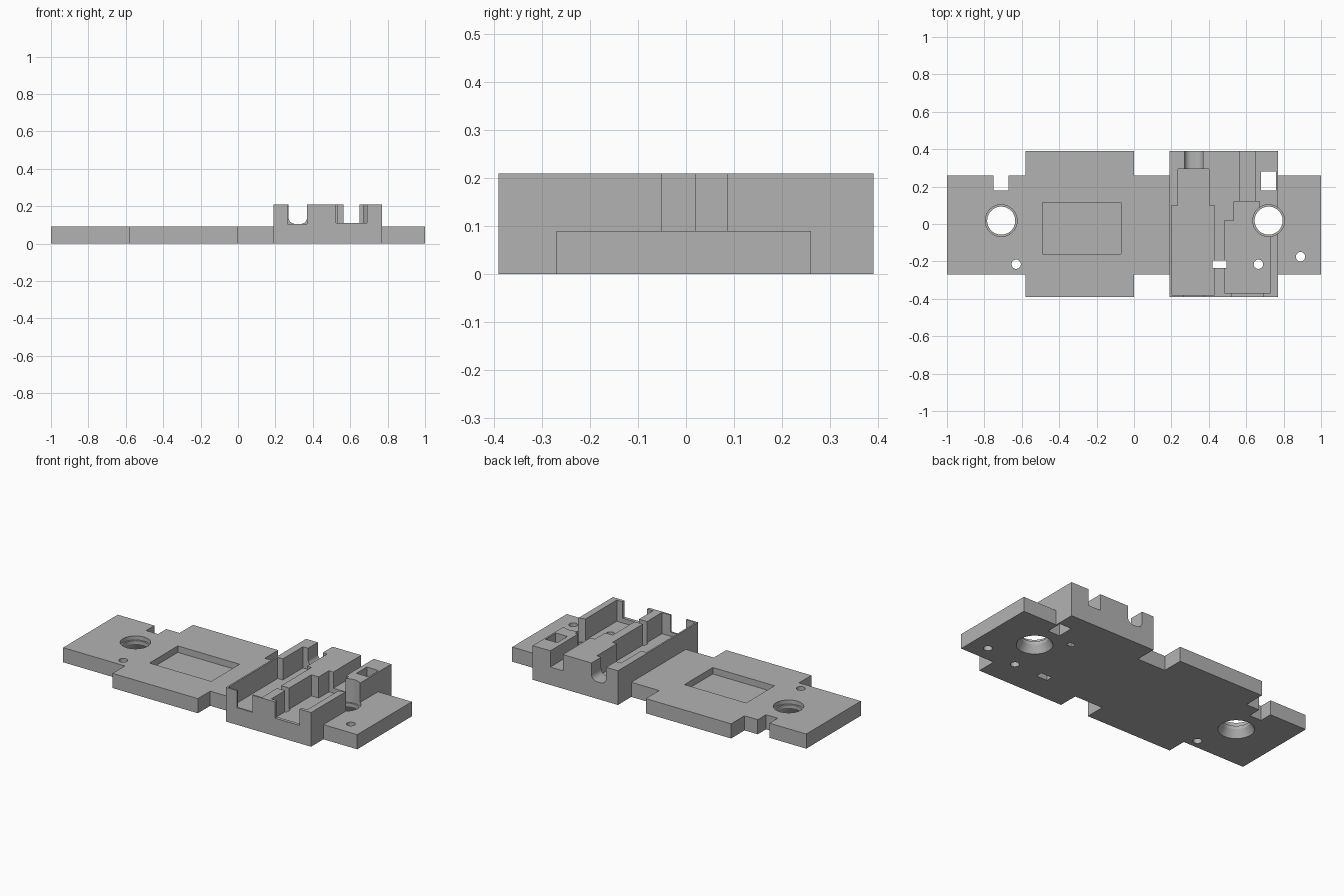
import bpy, bmesh, math

cube = bpy.data.objects.get("Cube")
if cube:
    bpy.data.objects.remove(cube, do_unlink=True)

grey = bpy.data.materials.new("plain_grey")
grey.use_nodes = True
color = (0.45, 0.45, 0.45, 1)
grey.diffuse_color = color
grey.node_tree.nodes["Principled BSDF"].inputs["Base Color"].default_value = color


def finish(name, bm):
    bmesh.ops.recalc_face_normals(bm, faces=bm.faces)
    mesh = bpy.data.meshes.new(name)
    bm.to_mesh(mesh)
    bm.free()
    mesh.materials.append(grey)
    ob = bpy.data.objects.new(name, mesh)
    bpy.context.collection.objects.link(ob)
    return ob


def box(name, x0, x1, y0, y1, z0, z1, round_bottom=0):
    bm = bmesh.new()
    bmesh.ops.create_cube(bm, size=1)
    for v in bm.verts:
        v.co = [lo + (c + 0.5) * (hi - lo)
                for c, lo, hi in zip(v.co, (x0, y0, z0), (x1, y1, z1))]
    if round_bottom:
        edges = [e for e in bm.edges
                 if all(abs(v.co.z - z0) < 1e-4 for v in e.verts)
                 and abs(e.verts[0].co.x - e.verts[1].co.x) < 1e-4]
        bmesh.ops.bevel(bm, geom=edges, offset=round_bottom, segments=6,
                        profile=0.5, affect='EDGES')
    return finish(name, bm)


def turned(name, x, y, profile, sides=48):
    """Closed solid of revolution from (radius, height) pairs."""
    bm = bmesh.new()
    rings = [[bm.verts.new((x + r * math.cos(2 * math.pi * i / sides),
                            y + r * math.sin(2 * math.pi * i / sides), z))
              for i in range(sides)] for r, z in profile]
    for a, b in zip(rings, rings[1:]):
        for i in range(sides):
            j = (i + 1) % sides
            bm.faces.new((a[i], a[j], b[j], b[i]))
    bm.faces.new(rings[0][::-1])
    bm.faces.new(rings[-1])
    return finish(name, bm)


def combine(target, tool, operation='DIFFERENCE'):
    mod = target.modifiers.new("boolean", 'BOOLEAN')
    mod.operation = operation
    mod.solver = 'EXACT'
    mod.object = tool
    tool.hide_render = True
    bpy.context.view_layer.objects.active = target
    bpy.ops.object.modifier_apply(modifier=mod.name)
    bpy.data.objects.remove(tool, do_unlink=True)


# Base plate, wide pad and raised holder block
body = box("mounting_plate", -1, 1, -0.27, 0.26, 0, 0.09)
combine(body, box("wide_pad", -0.58, 0, -0.39, 0.39, 0, 0.09), 'UNION')
combine(body, box("holder_block", 0.19, 0.77, -0.39, 0.39, 0, 0.21), 'UNION')

TOP = 0.3
FLOOR = 0.08

# Pad recess and back edge notch
combine(body, box("pad_recess", -0.49, -0.07, -0.16, 0.115, 0.05, TOP))
combine(body, box("edge_notch", -0.75, -0.67, 0.18, 0.4, -0.1, TOP))

# Left-hand pocket with its neck, front opening and back channel
combine(body, box("pocket_a", 0.2, 0.43, -0.38, 0.1, FLOOR, TOP))
combine(body, box("neck_a", 0.235, 0.4, 0.05, 0.295, FLOOR, TOP))
combine(body, box("front_gap_a", 0.265, 0.37, -0.5, -0.36, 0.105, TOP))
combine(body, box("channel_a", 0.27, 0.37, 0.25, 0.5, 0.105, TOP, 0.035))

# Second pocket with its neck, front opening and back channel
combine(body, box("pocket_b", 0.485, 0.73, -0.37, 0.02, FLOOR, TOP))
combine(body, box("neck_b", 0.535, 0.67, -0.05, 0.12, FLOOR, TOP))
combine(body, box("front_gap_b", 0.525, 0.69, -0.5, -0.35, 0.11, TOP))
combine(body, box("channel_b", 0.565, 0.65, 0.08, 0.5, 0.11, TOP))

# Square through hole, wire slot between the pockets, shallow underside notch
combine(body, box("square_hole", 0.68, 0.76, 0.18, 0.28, -0.1, TOP))
combine(body, box("wire_slot", 0.42, 0.495, -0.235, -0.195, -0.1, TOP))
combine(body, box("underside_notch", 0.55, 0.59, 0.13, 0.16, -0.1, 0.04))

# Large stepped and countersunk holes
for x in (-0.71, 0.72):
    steps = [(0.1, -0.05), (0.1, 0), (0.075, 0.045), (0.075, 0.065),
             (0.085, 0.065), (0.085, TOP)]
    combine(body, turned("stepped_hole", x, 0.018, steps))

# Small round holes
for x, y in ((-0.63, -0.215), (0.665, -0.215), (0.89, -0.175)):
    combine(body, turned("pin_hole", x, y, [(0.025, -0.1), (0.025, TOP)], 24))

# Crisp edges with smooth hole walls
bpy.ops.object.select_all(action='DESELECT')
body.select_set(True)
bpy.context.view_layer.objects.active = body
bpy.ops.object.shade_smooth_by_angle(angle=math.radians(25))
